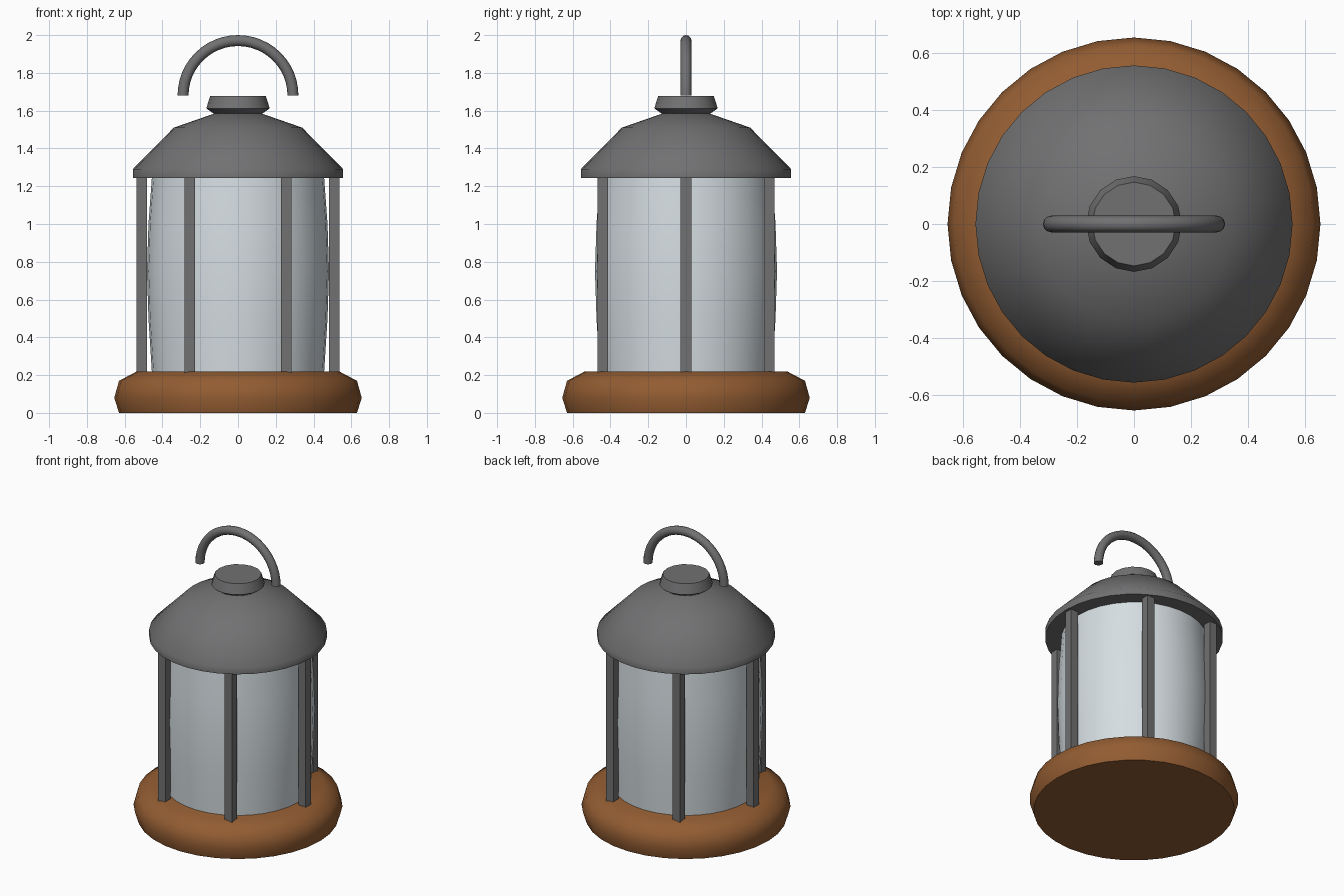
import bpy, bmesh, math

if "Cube" in bpy.data.objects:
    bpy.data.objects.remove(bpy.data.objects["Cube"])


def material(name, rgb):
    m = bpy.data.materials.new(name)
    m.diffuse_color = (*rgb, 1)
    m.use_nodes = True
    m.node_tree.nodes["Principled BSDF"].inputs["Base Color"].default_value = m.diffuse_color
    return m


METAL = material("dark grey metal", (0.165, 0.165, 0.17))
WOOD = material("brown wood", (0.29, 0.108, 0.032))
GLASS = material("pale frosted glass", (0.67, 0.73, 0.76))


def finish(name, bm, mat, angle=None):
    bmesh.ops.recalc_face_normals(bm, faces=bm.faces)
    me = bpy.data.meshes.new(name)
    bm.to_mesh(me)
    bm.free()
    me.materials.append(mat)
    ob = bpy.data.objects.new(name, me)
    bpy.context.collection.objects.link(ob)
    if angle:
        bpy.ops.object.select_all(action='DESELECT')
        ob.select_set(True)
        bpy.context.view_layer.objects.active = ob
        bpy.ops.object.shade_smooth_by_angle(angle=math.radians(angle))
    return ob


def skin(bm, rings):
    """Join consecutive vertex rings and cap both ends."""
    n = len(rings[0])
    for a, b in zip(rings, rings[1:]):
        for i in range(n):
            j = (i + 1) % n
            bm.faces.new((a[i], a[j], b[j], b[i]))
    bm.faces.new(rings[0])
    bm.faces.new(rings[-1])


def lathe(name, profile, sides, mat, angle=60):
    bm = bmesh.new()
    rings = [[bm.verts.new((r * math.cos(math.tau * i / sides),
                            r * math.sin(math.tau * i / sides), z))
              for i in range(sides)] for r, z in profile]
    skin(bm, rings)
    return finish(name, bm, mat, angle)


# Wooden base with rounded rim
lathe("base", [(0.63, 0), (0.655, 0.08), (0.63, 0.17), (0.535, 0.22)], 32, WOOD)

# Slightly barrelled glass
lathe("glass", [(0.455, 0.2), (0.474, 0.5), (0.482, 0.75), (0.474, 1.0), (0.455, 1.26)],
      32, GLASS)

# Roof and knob
lathe("roof", [(0.557, 1.243), (0.557, 1.29), (0.34, 1.51), (0.11, 1.59)], 32, METAL)
lathe("roof_knob", [(0.13, 1.585), (0.168, 1.612), (0.147, 1.678)], 16, METAL)

# Six upright bars
for k in range(6):
    a = math.tau * k / 6
    bm = bmesh.new()
    bmesh.ops.create_cube(bm, size=1)
    bmesh.ops.scale(bm, vec=(0.056, 0.056, 1.05), verts=bm.verts)
    bmesh.ops.translate(bm, vec=(0.51 * math.cos(a), 0.51 * math.sin(a), 0.73), verts=bm.verts)
    finish(f"bar_{k + 1}", bm, METAL)

# Half-ring carrying handle
bm = bmesh.new()
rings = []
for i in range(25):
    t = math.pi * i / 24
    ring = []
    for j in range(12):
        p = math.tau * j / 12
        r = 0.291 + 0.029 * math.cos(p)
        ring.append(bm.verts.new((r * math.cos(t), 0.029 * math.sin(p), 1.68 + r * math.sin(t))))
    rings.append(ring)
skin(bm, rings)
finish("handle", bm, METAL, 60)
